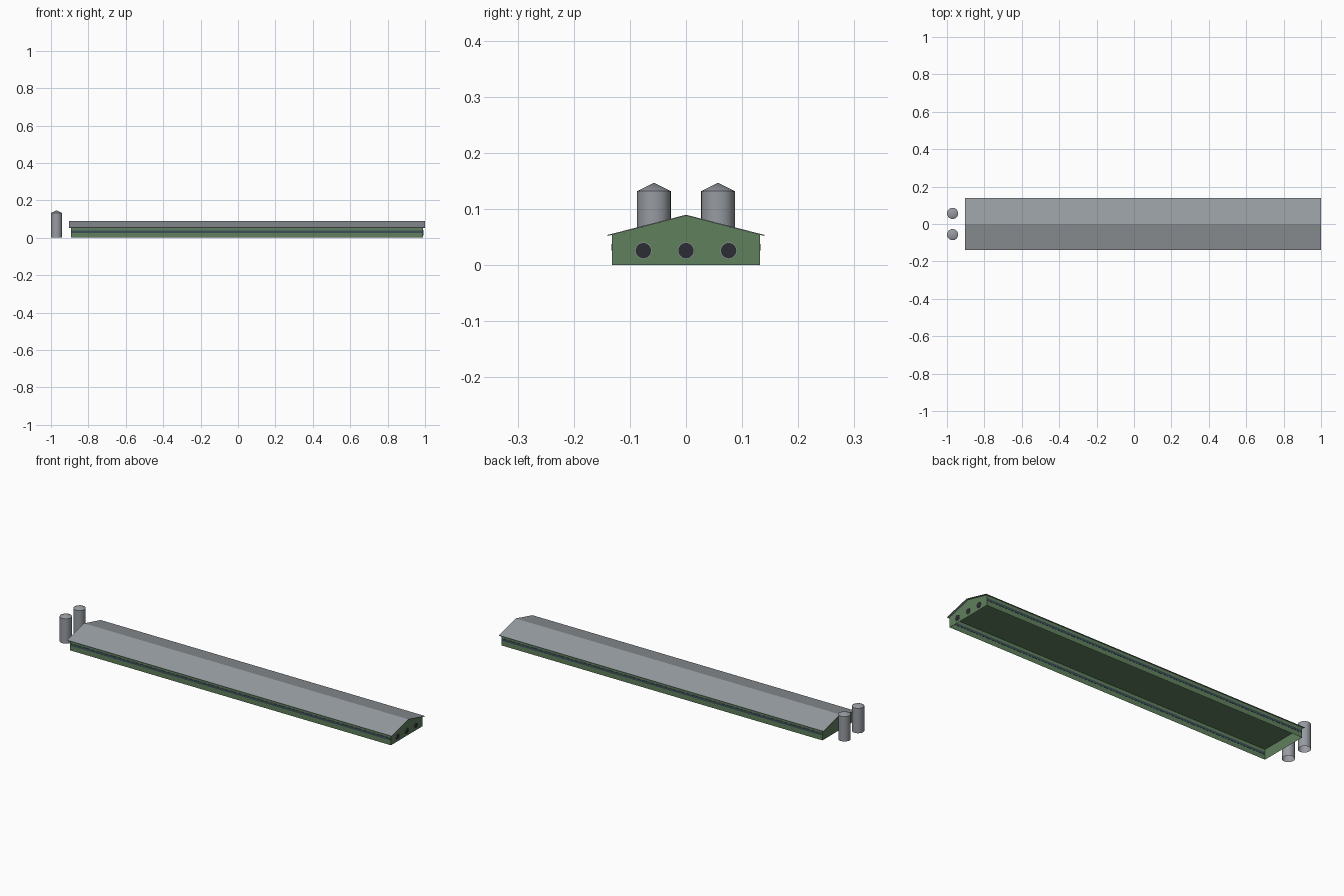
import bpy, bmesh, math

if "Cube" in bpy.data.objects:
    bpy.data.objects.remove(bpy.data.objects["Cube"])

X0, X1 = -0.893, 0.99      # wall ends
HW, EAVE, RIDGE = 0.132, 0.054, 0.088


def material(name, rgb):
    m = bpy.data.materials.new(name)
    m.diffuse_color = (*rgb, 1)
    m.use_nodes = True
    m.node_tree.nodes["Principled BSDF"].inputs["Base Color"].default_value = m.diffuse_color
    return m


GREEN = material("green wall", (0.115, 0.215, 0.108))
ROOF = material("roof metal", (0.31, 0.335, 0.36))
STEEL = material("silo steel", (0.31, 0.33, 0.36))
CURTAIN = material("slate curtain", (0.045, 0.075, 0.1))
DARK = material("dark fan", (0.025, 0.025, 0.035))


def build(name, verts, faces, mat, smooth=False, recalc=True):
    bm = bmesh.new()
    vs = [bm.verts.new(v) for v in verts]
    for f in faces:
        bm.faces.new([vs[i] for i in f])
    if recalc:
        bmesh.ops.recalc_face_normals(bm, faces=bm.faces)
    me = bpy.data.meshes.new(name)
    bm.to_mesh(me)
    bm.free()
    me.materials.append(mat)
    ob = bpy.data.objects.new(name, me)
    bpy.context.collection.objects.link(ob)
    if smooth:
        bpy.context.view_layer.objects.active = ob
        ob.select_set(True)
        bpy.ops.object.shade_smooth_by_angle(angle=math.radians(25))
        ob.select_set(False)
    return ob


def box(name, lo, hi, mat):
    verts = [(x, y, z) for x in (lo[0], hi[0]) for y in (lo[1], hi[1]) for z in (lo[2], hi[2])]
    faces = [(0, 1, 3, 2), (4, 6, 7, 5), (0, 4, 5, 1), (2, 3, 7, 6), (0, 2, 6, 4), (1, 5, 7, 3)]
    return build(name, verts, faces, mat)


def extrude_x(name, profile, x0, x1, mat):
    n = len(profile)
    verts = [(x, y, z) for x in (x0, x1) for y, z in profile]
    faces = [tuple(range(n)), tuple(range(n, 2 * n))]
    faces += [(i, (i + 1) % n, n + (i + 1) % n, n + i) for i in range(n)]
    return build(name, verts, faces, mat)


# Walls, open underneath, with a flat ceiling
corners = [(X0, -HW), (X1, -HW), (X1, HW), (X0, HW)]
verts = [(x, y, z) for z in (0, EAVE) for x, y in corners]
faces = [(i, (i + 1) % 4, 4 + (i + 1) % 4, 4 + i) for i in range(4)] + [(4, 5, 6, 7)]
build("barn_walls", verts, faces, GREEN, recalc=False)

# Gable triangles at both ends
build("left_gable", [(X0, HW, EAVE), (X0, -HW, EAVE), (X0, 0, RIDGE)], [(0, 1, 2)], GREEN, recalc=False)
build("right_gable", [(X1, -HW, EAVE), (X1, HW, EAVE), (X1, 0, RIDGE)], [(0, 1, 2)], GREEN, recalc=False)

# Thin pitched roof with overhang
extrude_x("roof", [(-0.14, 0.052), (0, 0.088), (0.14, 0.052),
                   (0.14, 0.054), (0, 0.09), (-0.14, 0.054)], -0.904, 1.0, ROOF)

# Long curtain strip on each side wall
for side, s in (("front", -1), ("back", 1)):
    ys = sorted((s * (HW - 0.001), s * (HW + 0.001)))
    box(side + "_curtain", (X0 + 0.004, ys[0], 0.026), (X1 - 0.004, ys[1], 0.038), CURTAIN)


def disc(name, y, r, x, mat, n=24):
    ring = [(y + r * math.cos(2 * math.pi * i / n), 0.026 + r * math.sin(2 * math.pi * i / n))
            for i in range(n)]
    return extrude_x(name, ring, X1 - 0.002, x, mat)


# Exhaust fans with thin rims on the right end
for i, y in enumerate((-0.076, 0, 0.076)):
    disc(f"fan_rim_{i + 1}", y, 0.0146, X1 + 0.002, STEEL)
    disc(f"fan_{i + 1}", y, 0.0137, X1 + 0.003, DARK)

# Feed silos: open-bottomed cylinder and cone cap
N = 24
for side, y in (("front", -0.057), ("back", 0.057)):
    ring = [(-0.97 + 0.03 * math.cos(2 * math.pi * i / N), y + 0.03 * math.sin(2 * math.pi * i / N))
            for i in range(N)]
    verts = [(a, b, z) for z in (0, 0.132) for a, b in ring]
    faces = [(i, (i + 1) % N, N + (i + 1) % N, N + i) for i in range(N)]
    build(side + "_silo", verts, faces, STEEL, smooth=True, recalc=False)
    cap = [(a, b, 0.132) for a, b in ring] + [(-0.97, y, 0.147)]
    build(side + "_silo_cap", cap, [(i, (i + 1) % N, N) for i in range(N)], STEEL,
          smooth=True, recalc=False)
